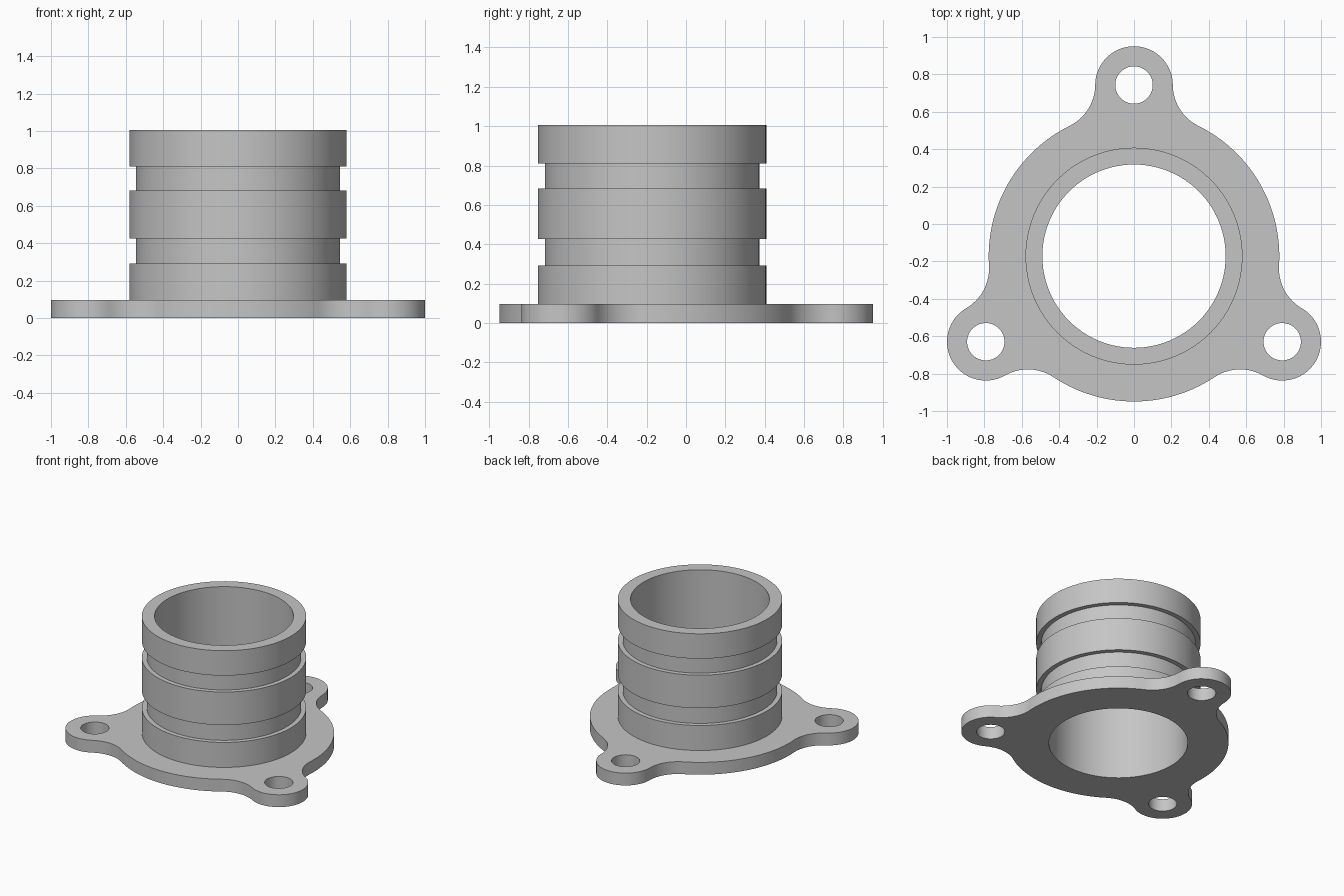
import bpy
import bmesh
from math import acos, atan2, cos, sin, pi, radians

if "Cube" in bpy.data.objects:
    bpy.data.objects.remove(bpy.data.objects["Cube"], do_unlink=True)

CENTRE_Y = -0.172     # axis of the pipe
FLANGE_R = 0.777
FLANGE_H = 0.096
LUG_DIST = 0.915
LUG_R = 0.2075
FILLET_R = 0.247
HOLE_R = 0.1
BORE_R = 0.49
PIPE_R = 0.58
GROOVE_R = 0.545
LUG_ANGLES = [radians(a) for a in (90, 210, 330)]

grey = bpy.data.materials.new("plain grey")
grey.use_nodes = True
colour = (0.56, 0.56, 0.56, 1)
grey.diffuse_color = colour
grey.node_tree.nodes["Principled BSDF"].inputs["Base Color"].default_value = colour


def arc(centre, radius, start, end, steps):
    """Points on an arc, without the last one."""
    angles = [start + (end - start) * i / steps for i in range(steps)]
    return [(centre[0] + radius * cos(a), centre[1] + radius * sin(a)) for a in angles]


def rotate(points, angle):
    c, s = cos(angle), sin(angle)
    return [(x * c - y * s, x * s + y * c) for x, y in points]


def finish(obj):
    """Weld, fix normals, colour and smooth the round walls."""
    bm = bmesh.new()
    bm.from_mesh(obj.data)
    bmesh.ops.remove_doubles(bm, verts=bm.verts, dist=0.0001)
    bmesh.ops.recalc_face_normals(bm, faces=bm.faces)
    bm.to_mesh(obj.data)
    bm.free()
    obj.data.materials.clear()
    obj.data.materials.append(grey)
    bpy.ops.object.select_all(action='DESELECT')
    obj.select_set(True)
    bpy.context.view_layer.objects.active = obj
    bpy.ops.object.shade_smooth_by_angle(angle=radians(30))


# One third of the flange outline: fillet, lug, fillet, rim
reach = FLANGE_R + FILLET_R
theta = acos((reach ** 2 + LUG_DIST ** 2 - (LUG_R + FILLET_R) ** 2) / (2 * reach * LUG_DIST))
fx, fy = reach * cos(theta), reach * sin(theta)
phi = atan2(-fy, fx - LUG_DIST)
third = (arc((fx, -fy), FILLET_R, pi - theta, pi + phi, 16)
         + arc((LUG_DIST, 0), LUG_R, phi, -phi, 32)
         + arc((fx, fy), FILLET_R, -pi - phi, theta - pi, 16)
         + arc((0, 0), FLANGE_R, theta, 2 * pi / 3 - theta, 28))

outline = [p for a in LUG_ANGLES for p in rotate(third, a)]
loops = [outline, arc((0, 0), BORE_R, 0, 2 * pi, 96)]
loops += [rotate(arc((LUG_DIST, 0), HOLE_R, 0, 2 * pi, 40), a) for a in LUG_ANGLES]

# Flange plate: filled flat curve with bore and bolt holes
curve = bpy.data.curves.new("flange_plate", 'CURVE')
curve.dimensions = '2D'
curve.fill_mode = 'BOTH'
curve.extrude = FLANGE_H / 2
for loop in loops:
    spline = curve.splines.new('POLY')
    spline.points.add(len(loop) - 1)
    for point, (x, y) in zip(spline.points, loop):
        point.co = (x, y, 0, 1)
    spline.use_cyclic_u = True
flange = bpy.data.objects.new("flange_plate", curve)
flange.location = (0, CENTRE_Y, FLANGE_H / 2)
bpy.context.collection.objects.link(flange)
bpy.ops.object.select_all(action='DESELECT')
flange.select_set(True)
bpy.context.view_layer.objects.active = flange
bpy.ops.object.convert(target='MESH')
finish(bpy.context.view_layer.objects.active)

# Grooved pipe: closed profile turned around the axis
bands = [(PIPE_R, FLANGE_H, 0.291), (GROOVE_R, 0.291, 0.426), (PIPE_R, 0.426, 0.683),
         (GROOVE_R, 0.683, 0.811), (PIPE_R, 0.811, 1.005)]
profile = [(BORE_R, FLANGE_H)]
for radius, low, high in bands:
    profile += [(radius, low), (radius, high)]
profile.append((BORE_R, bands[-1][2]))

bm = bmesh.new()
verts = [bm.verts.new((r, 0, z)) for r, z in profile]
edges = [bm.edges.new((v, verts[(i + 1) % len(verts)])) for i, v in enumerate(verts)]
bmesh.ops.spin(bm, geom=verts + edges, cent=(0, 0, 0), axis=(0, 0, 1),
               angle=2 * pi, steps=96, use_merge=True)
mesh = bpy.data.meshes.new("grooved_pipe")
bm.to_mesh(mesh)
bm.free()
pipe = bpy.data.objects.new("grooved_pipe", mesh)
pipe.location = (0, CENTRE_Y, 0)
bpy.context.collection.objects.link(pipe)
finish(pipe)
